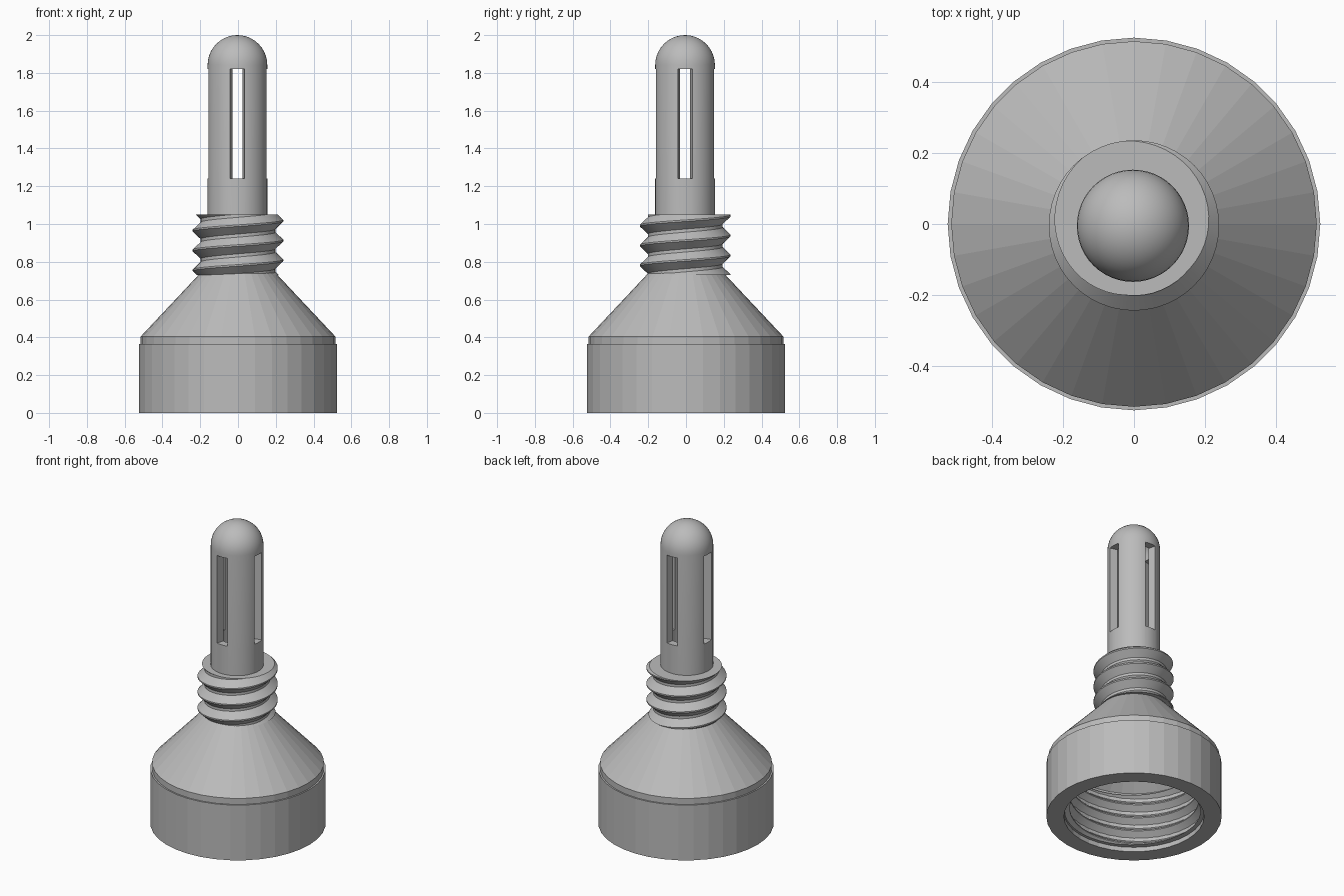
import bpy, bmesh
from math import sin, cos, pi, radians
from mathutils import Matrix, Vector

cube = bpy.data.objects.get("Cube")
if cube:
    bpy.data.objects.remove(cube)

grey = bpy.data.materials.new("grey plastic")
grey.use_nodes = True
colour = (0.5, 0.5, 0.5, 1)
grey.diffuse_color = colour
grey.node_tree.nodes["Principled BSDF"].inputs["Base Color"].default_value = colour


def make(name, bm):
    mesh = bpy.data.meshes.new(name)
    bm.to_mesh(mesh)
    bm.free()
    mesh.materials.append(grey)
    ob = bpy.data.objects.new(name, mesh)
    bpy.context.collection.objects.link(ob)
    return ob


def activate(ob):
    bpy.ops.object.select_all(action='DESELECT')
    ob.select_set(True)
    bpy.context.view_layer.objects.active = ob


def smooth(ob, angle):
    activate(ob)
    bpy.ops.object.shade_smooth_by_angle(angle=radians(angle))


def lathe(name, profile, sides, closed):
    """Revolve an (r, z) profile about the z axis."""
    bm = bmesh.new()
    verts = [bm.verts.new((r, 0, z)) for r, z in profile]
    pairs = list(zip(verts, verts[1:] + verts[:1]))
    edges = [bm.edges.new(p) for p in (pairs if closed else pairs[:-1])]
    bmesh.ops.spin(bm, geom=verts + edges, cent=(0, 0, 0), axis=(0, 0, 1),
                   angle=2 * pi, steps=sides, use_merge=False)
    bmesh.ops.remove_doubles(bm, verts=bm.verts, dist=1e-4)
    bmesh.ops.recalc_face_normals(bm, faces=bm.faces)
    return make(name, bm)


def thread(name, root, crest, pitch, phase, bottom, top, end_radius, sides=48):
    """Right-handed helical ridge trimmed flat at both ends."""
    bm = bmesh.new()
    section = [(root, -0.5), (root, -0.42), (crest, -0.04), (crest, 0.04), (root, 0.42), (root, 0.5)]
    turns = int((top - bottom) / pitch) + 4
    rows = []
    for i in range(turns * sides + 1):
        a = 2 * pi * i / sides
        z = phase + pitch * (i / sides - 2)
        rows.append([bm.verts.new((r * cos(a), r * sin(a), z + k * pitch)) for r, k in section])
    for a, b in zip(rows, rows[1:]):
        for j in range(len(section) - 1):
            bm.faces.new((a[j], b[j], b[j + 1], a[j + 1]))
    bmesh.ops.remove_doubles(bm, verts=bm.verts, dist=1e-4)
    for z, n in ((bottom, -1), (top, 1)):
        bmesh.ops.bisect_plane(bm, geom=bm.verts[:] + bm.edges[:] + bm.faces[:],
                               plane_co=(0, 0, z), plane_no=(0, 0, n), clear_outer=True)
    # Flat end rings
    rim = [e for e in bm.edges if e.is_boundary]
    new = bmesh.ops.extrude_edge_only(bm, edges=rim)["geom"]
    for v in new:
        if isinstance(v, bmesh.types.BMVert):
            flat = Vector((v.co.x, v.co.y, 0)).normalized() * end_radius
            v.co.x, v.co.y = flat.x, flat.y
    bmesh.ops.recalc_face_normals(bm, faces=bm.faces)
    outward = sum(f.normal.dot(Vector((*f.calc_center_median().xy, 0))) * f.calc_area() for f in bm.faces)
    if (outward > 0) != (crest > root):
        bmesh.ops.reverse_faces(bm, faces=bm.faces)
    ob = make(name, bm)
    smooth(ob, 25)
    return ob


# Hollow cap with stepped shoulder and cone
BORE = 0.11
lathe("cap_and_cone", [(0.42, 0), (0.525, 0), (0.525, 0.365), (0.515, 0.365), (0.515, 0.405),
                       (0.2, 0.74), (BORE, 0.74), (BORE, 0.68), (0.42, 0.40)], 36, True)

# Threads on the neck and inside the cap
neck = thread("neck_thread", 0.198, 0.24, 0.105, 0.7025, 0.73, 1.05, 0.13)
neck.location.y = -0.004
thread("cap_inner_thread", 0.424, 0.385, 0.09, 0.07, 0.03, 0.38, 0.45)

# Hollow probe with rounded tip
R, SHOULDER = 0.158, 1.842
arc = [i * pi / 20 for i in range(11)]
inner = [(BORE * sin(a), SHOULDER + BORE * cos(a)) for a in arc]
outer = [(R * sin(a), SHOULDER + R * cos(a)) for a in reversed(arc)]
probe = lathe("slotted_probe", inner + [(BORE, 0.74), (R, 0.74)] + outer, 48, False)

# Four radial slots
bm = bmesh.new()
for q in range(4):
    ends = [bmesh.ops.create_cube(bm, size=1)["verts"]][0]
    for v in ends:
        far = v.co.y > 0
        v.co = Vector(((0.08 if far else 0.024) * v.co.x * (1.25 if far else 1),
                       0.2 if far else 0.048, 1.24 if v.co.z < 0 else 1.82))
    bmesh.ops.rotate(bm, verts=ends, cent=(0, 0, 0), matrix=Matrix.Rotation(q * pi / 2, 3, 'Z'))
bmesh.ops.recalc_face_normals(bm, faces=bm.faces)
cutter = make("slot_cutter", bm)
cutter.hide_render = True
cut = probe.modifiers.new("slots", 'BOOLEAN')
cut.operation, cut.object, cut.solver = 'DIFFERENCE', cutter, 'EXACT'
activate(probe)
bpy.ops.object.modifier_apply(modifier=cut.name)
bpy.data.objects.remove(cutter)
smooth(probe, 30)
probe.location = (-0.003, -0.005, 0)
